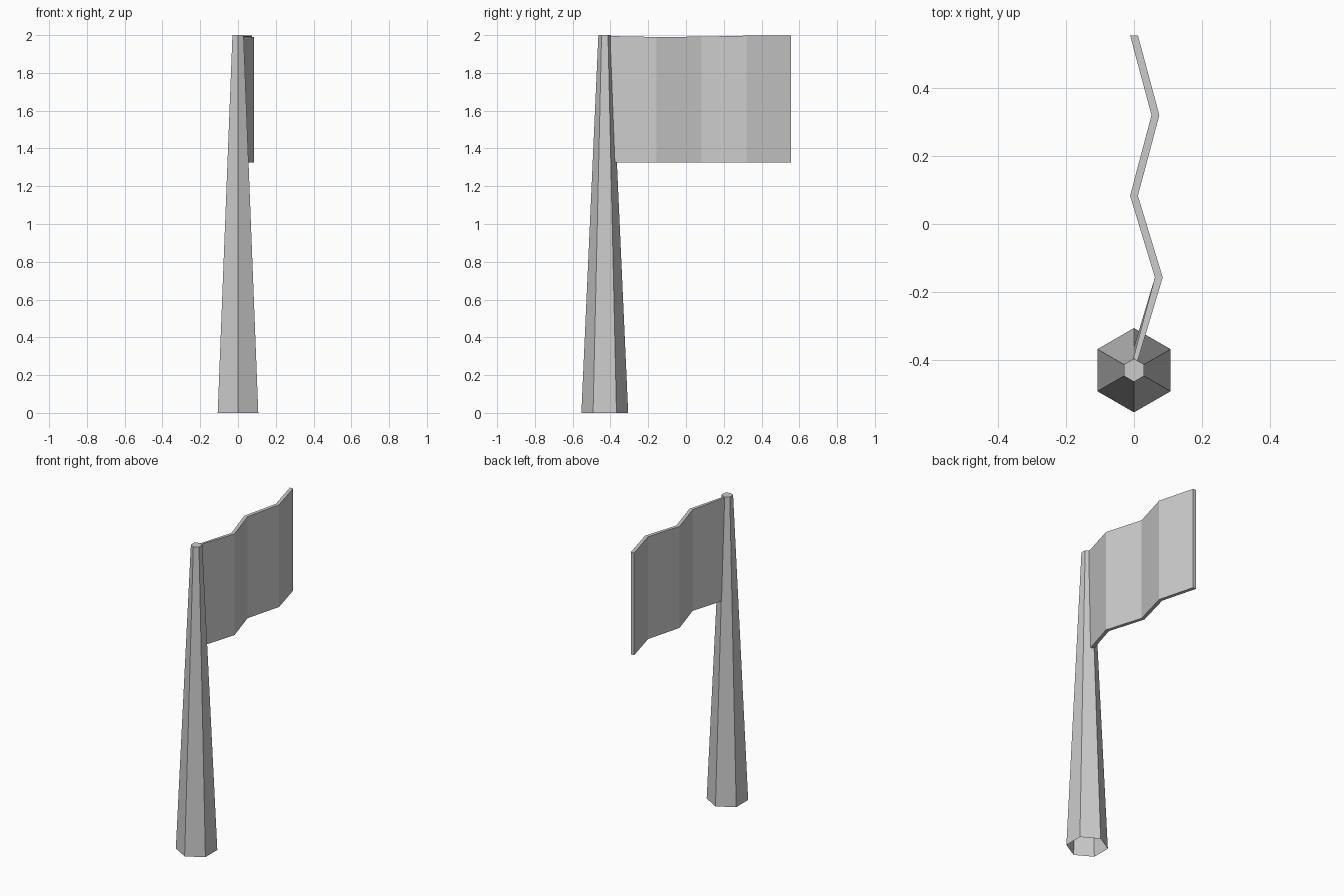
import bpy, bmesh
from math import radians, sin, cos

cube = bpy.data.objects.get("Cube")
if cube:
    bpy.data.objects.remove(cube, do_unlink=True)

grey = bpy.data.materials.new("plain grey")
grey.use_nodes = True
colour = (0.6, 0.6, 0.6, 1)
grey.diffuse_color = colour
grey.node_tree.nodes["Principled BSDF"].inputs["Base Color"].default_value = colour


def finish(bm, name):
    """Turn a bmesh into a flat shaded grey object."""
    bmesh.ops.recalc_face_normals(bm, faces=bm.faces)
    mesh = bpy.data.meshes.new(name)
    bm.to_mesh(mesh)
    bm.free()
    mesh.materials.append(grey)
    obj = bpy.data.objects.new(name, mesh)
    bpy.context.collection.objects.link(obj)
    return obj


def bridge(bm, a, b):
    """Join two closed rings with quads."""
    for i in range(len(a)):
        j = (i + 1) % len(a)
        bm.faces.new((a[i], a[j], b[j], b[i]))


# Tapered six-sided pole, capped on top and open underneath
POLE_Y = -0.43
bm = bmesh.new()
rings = []
for radius, z in ((0.124, 0), (0.034, 2)):
    angles = [radians(30 + 60 * i) for i in range(6)]
    rings.append([bm.verts.new((radius * cos(a), POLE_Y + radius * sin(a), z))
                  for a in angles])
bridge(bm, *rings)
bm.faces.new(rings[1])
finish(bm, "pole")

# Zigzag flag: each fold is (x, y, top height)
folds = [(0.0, -0.40, 1.995), (0.073, -0.157, 1.99), (0.0, 0.083, 1.992),
         (0.063, 0.32, 1.997), (0.0, 0.555, 1.997)]
HALF, BOTTOM = 0.0115, 1.325
bm = bmesh.new()
rings = []
for i, (x, y, top) in enumerate(folds):
    # the top corner at the pole is pinched slightly
    lean = 0.008 if i == 0 else 0
    corners = ((x - HALF, y, BOTTOM), (x + HALF, y, BOTTOM),
               (x + HALF, y, top), (x - HALF + lean, y, top))
    rings.append([bm.verts.new(c) for c in corners])
for a, b in zip(rings, rings[1:]):
    bridge(bm, a, b)
bm.faces.new(rings[0])
bm.faces.new(rings[-1])
finish(bm, "flag")
